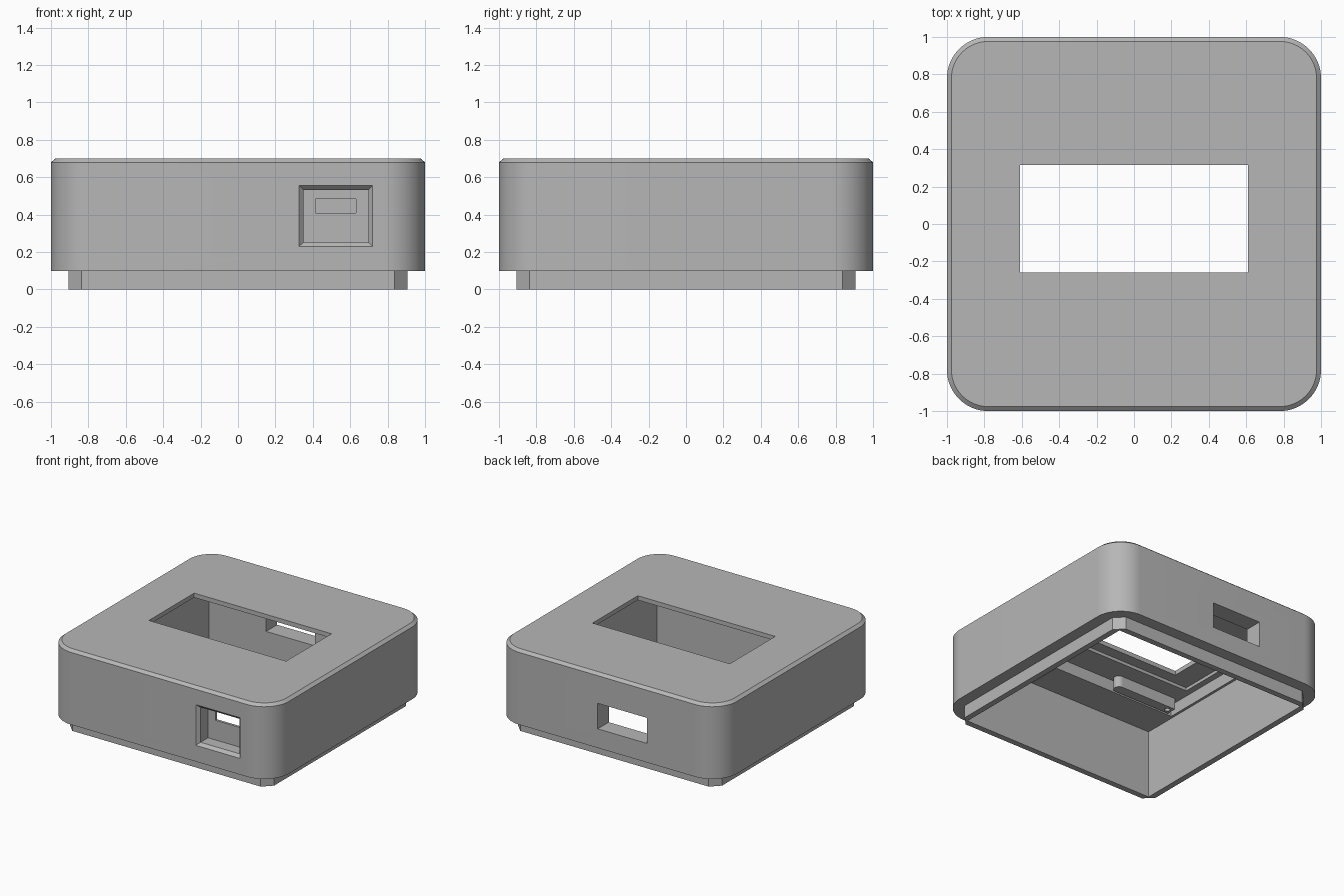
import bpy
import bmesh
import math

cube = bpy.data.objects.get("Cube")
if cube:
    bpy.data.objects.remove(cube, do_unlink=True)

grey = bpy.data.materials.new("grey plastic")
grey.use_nodes = True
COLOUR = (0.47, 0.47, 0.47, 1)
grey.diffuse_color = COLOUR
grey.node_tree.nodes["Principled BSDF"].inputs["Base Color"].default_value = COLOUR


def loft(name, loops):
    """Closed solid from equal-length point loops, capped at both ends."""
    bm = bmesh.new()
    rings = [[bm.verts.new(p) for p in loop] for loop in loops]
    n = len(rings[0])
    for a, b in zip(rings, rings[1:]):
        for i in range(n):
            j = (i + 1) % n
            bm.faces.new((a[i], a[j], b[j], b[i]))
    bm.faces.new(rings[0])
    bm.faces.new(rings[-1])
    bmesh.ops.recalc_face_normals(bm, faces=bm.faces[:])
    mesh = bpy.data.meshes.new(name)
    bm.to_mesh(mesh)
    bm.free()
    mesh.materials.append(grey)
    ob = bpy.data.objects.new(name, mesh)
    bpy.context.collection.objects.link(ob)
    return ob


def square(half, radius, segments, z):
    """Square outline with rounded (or, with one segment, chamfered) corners."""
    pts = []
    for k, (sx, sy) in enumerate(((1, 1), (-1, 1), (-1, -1), (1, -1))):
        for i in range(segments + 1):
            a = math.pi / 2 * (k + i / segments)
            pts.append((sx * (half - radius) + radius * math.cos(a),
                        sy * (half - radius) + radius * math.sin(a), z))
    return pts


def rect_y(x0, x1, z0, z1, y):
    return [(x0, y, z0), (x1, y, z0), (x1, y, z1), (x0, y, z1)]


def block(name, x, y, z):
    return loft(name, [rect_y(*x, *z, y[0]), rect_y(*x, *z, y[1])])


def combine(target, tool, operation):
    """Apply a boolean and discard the tool object."""
    tool.hide_render = True
    mod = target.modifiers.new(operation.lower(), 'BOOLEAN')
    mod.operation = operation
    mod.solver = 'EXACT'
    mod.object = tool
    bpy.context.view_layer.objects.active = target
    bpy.ops.object.modifier_apply(modifier=mod.name)
    bpy.data.objects.remove(tool, do_unlink=True)


# Outer shell with rounded corners and a chamfered top edge
case = loft("enclosure_shell", [square(1, 0.22, 16, 0.1),
                                square(1, 0.22, 16, 0.68),
                                square(0.976, 0.196, 16, 0.7)])

# Locating lip under the shell
combine(case, loft("lip", [square(0.907, 0.07, 1, 0),
                           square(0.907, 0.07, 1, 0.3)]), 'UNION')

INNER = 0.86
CEILING = 0.546

# Main cavity, display recesses, board channel and top window
for name, x, y, z in (
        ("cavity", (-INNER, INNER), (-INNER, INNER), (-0.2, CEILING)),
        ("display_pocket", (-0.84, 0.84), (-0.58, 0.6), (0.4, 0.64)),
        ("screen_recess", (-0.79, 0.79), (-0.35, 0.42), (0.42, 0.665)),
        ("board_channel", (0.25, 0.8), (-0.85, -0.5), (0.41, 0.6)),
        ("top_window", (-0.61, 0.61), (-0.26, 0.315), (0.5, 0.9)),
        ("rear_port", (-0.353, 0.084), (0.7, 1.2), (0.253, 0.458)),
        ("front_slot", (0.415, 0.63), (-0.95, -0.7), (0.41, 0.485))):
    combine(case, block(name, x, y, z), 'DIFFERENCE')

# Bevelled pocket around the front slot
mouth = (0.325, 0.72, 0.23, 0.557)
throat = (0.35, 0.698, 0.252, 0.533)
combine(case, loft("front_pocket", [rect_y(*mouth, -1.1), rect_y(*mouth, -1),
                                    rect_y(*throat, -0.975),
                                    rect_y(*throat, -0.88)]), 'DIFFERENCE')

bpy.ops.object.select_all(action='DESELECT')
case.select_set(True)
bpy.context.view_layer.objects.active = case
bpy.ops.object.shade_smooth_by_angle(angle=math.radians(20))


def disc(x, y, radius, z, segments=16):
    return [(x + radius * math.cos(math.tau * i / segments),
             y + radius * math.sin(math.tau * i / segments), z)
            for i in range(segments)]


# Mounting bar with a rounded end and a screw hole, under the top plate
bar = block("mounting_bar", (-0.8, -0.3), (-0.57, -0.49), (0.55, 0.65))
combine(bar, loft("bar_end", [disc(-0.3, -0.53, 0.04, 0.55),
                              disc(-0.3, -0.53, 0.04, 0.65)]), 'UNION')
combine(bar, loft("screw_hole", [disc(-0.76, -0.53, 0.02, 0.5),
                                 disc(-0.76, -0.53, 0.02, 0.62)]), 'DIFFERENCE')
